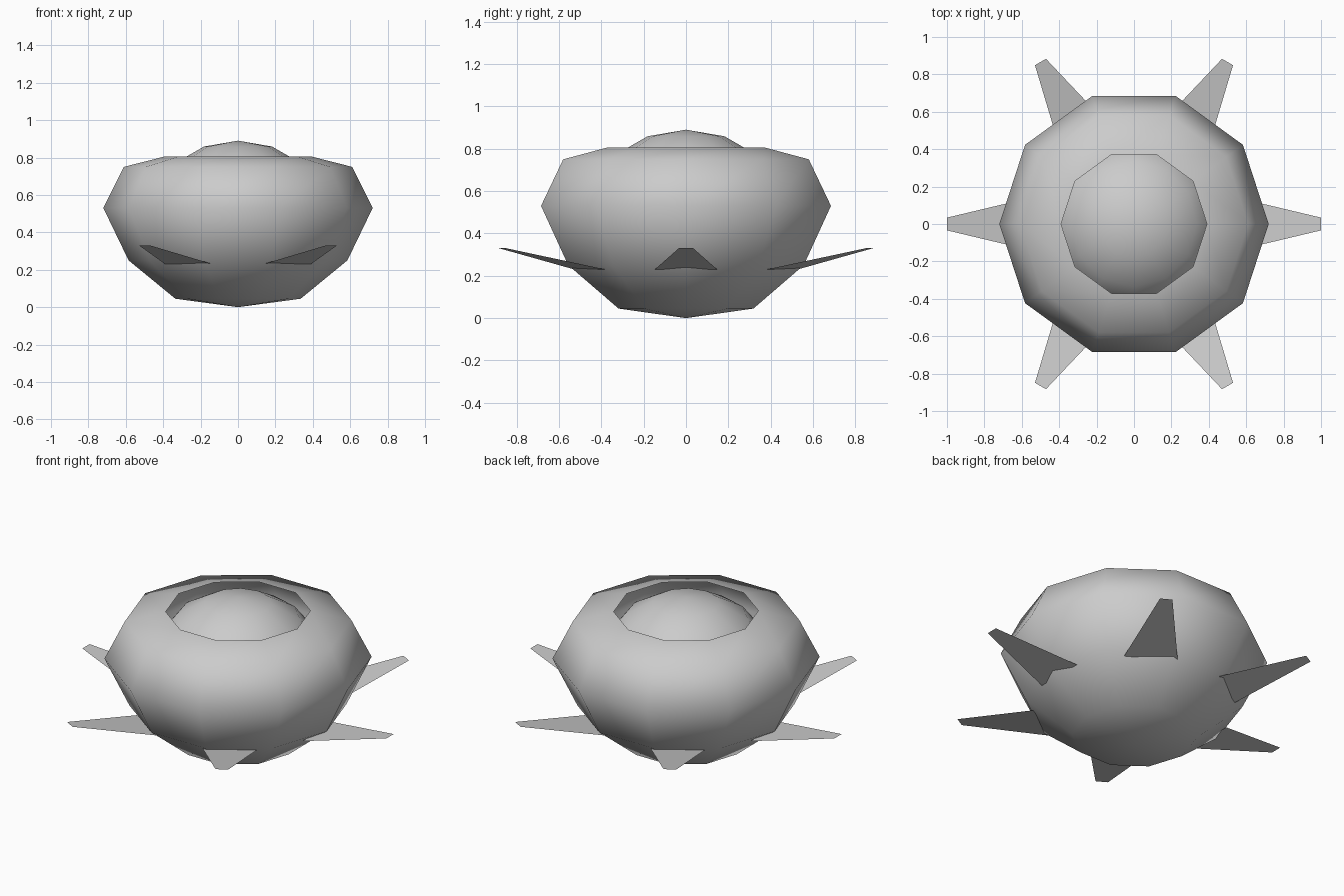
import bpy
import math

if "Cube" in bpy.data.objects:
    bpy.data.objects.remove(bpy.data.objects["Cube"])


def make_object(name, verts, faces, angle=None):
    mesh = bpy.data.meshes.new(name)
    mesh.from_pydata(verts, [], faces)
    mesh.update()
    obj = bpy.data.objects.new(name, mesh)
    bpy.context.collection.objects.link(obj)
    if angle:
        bpy.ops.object.select_all(action='DESELECT')
        obj.select_set(True)
        bpy.context.view_layer.objects.active = obj
        bpy.ops.object.shade_smooth_by_angle(angle=math.radians(angle))
    return obj


def lathe(name, pole_z, rings, sides):
    """Revolve rings (listed upwards from, or downwards from, the pole)."""
    verts, faces = [(0, 0, pole_z)], []
    for r, z in rings:
        for i in range(sides):
            a = math.tau * i / sides
            verts.append((r * math.cos(a), r * math.sin(a), z))
    up = rings[0][1] > pole_z
    for i in range(sides):
        j = (i + 1) % sides
        strip = [(0, 1 + j, 1 + i)]
        for k in range(len(rings) - 1):
            a, b = 1 + k * sides, 1 + (k + 1) * sides
            strip.append((a + i, a + j, b + j, b + i))
        faces += strip if up else [f[::-1] for f in strip]
    return make_object(name, verts, faces, 80)


# Open-topped faceted bowl body
lathe("body", 0.0,
      [(0.335, 0.045), (0.585, 0.25), (0.72, 0.53), (0.61, 0.75), (0.39, 0.806)], 10)

# Dome sitting inside the opening
R, H, base = 0.475, 0.41, 0.48
lathe("dome", base + H,
      [(R * math.sin(math.pi * k / 8), base + H * math.cos(math.pi * k / 8))
       for k in range(1, 5)], 12)

# Six thin fins around the lower body
for n in range(6):
    fin = make_object(f"fin_{n + 1}",
                      [(0.525, -0.147, 0.23), (1.0, -0.034, 0.33),
                       (1.0, 0.034, 0.33), (0.525, 0.147, 0.23)],
                      [(0, 1, 2, 3)])
    fin.rotation_euler.z = math.tau * n / 6
